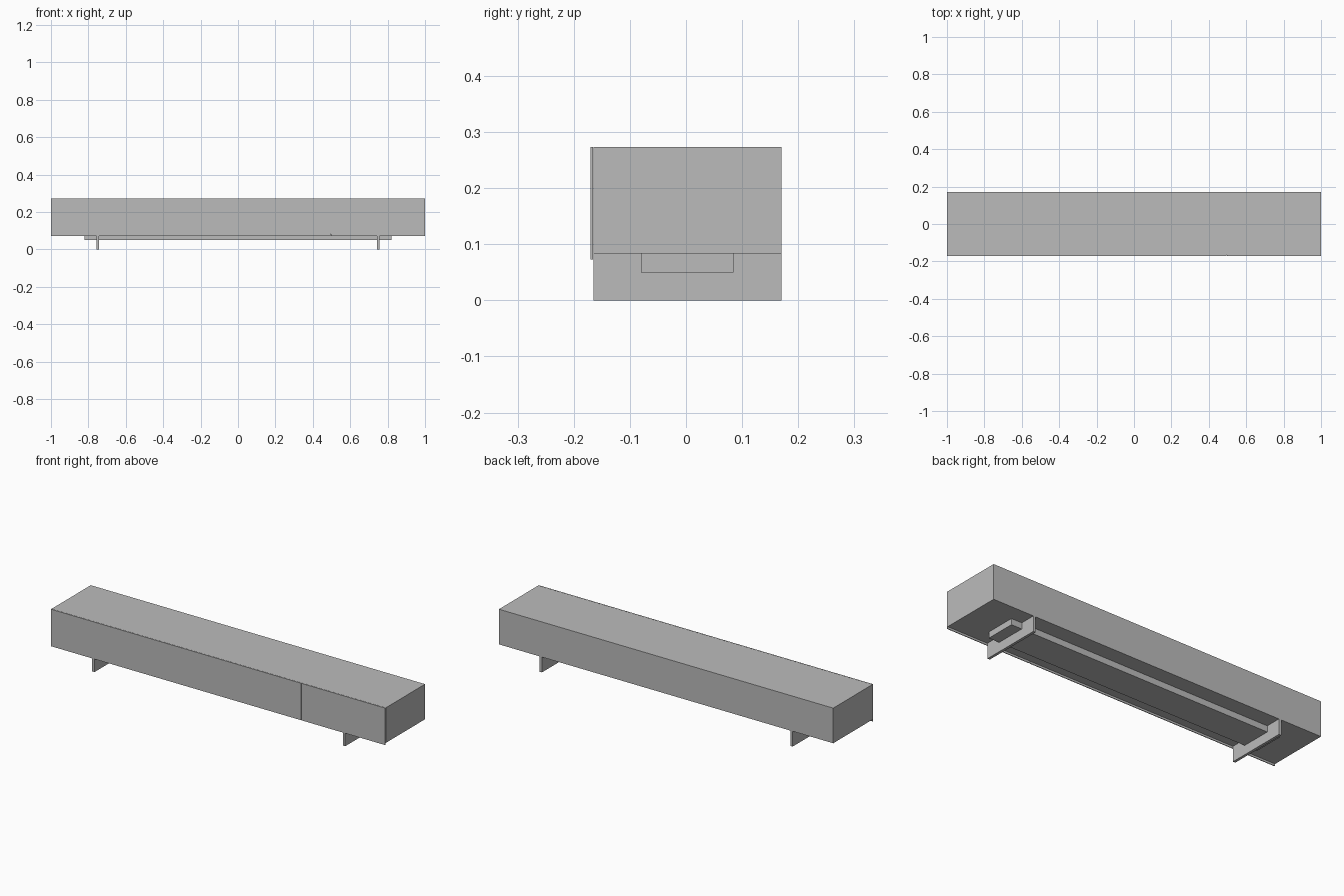
import bpy
import bmesh
from mathutils import Vector

if "Cube" in bpy.data.objects:
    bpy.data.objects.remove(bpy.data.objects["Cube"], do_unlink=True)

# One plain grey for the whole piece
grey = bpy.data.materials.new("plain_grey")
grey.use_nodes = True
colour = (0.5, 0.5, 0.5, 1)
grey.diffuse_color = colour
grey.node_tree.nodes["Principled BSDF"].inputs["Base Color"].default_value = colour


def box(name, low, high):
    """Axis-aligned box between two corners."""
    low, high = Vector(low), Vector(high)
    mesh = bpy.data.meshes.new(name)
    bm = bmesh.new()
    bmesh.ops.create_cube(bm, size=1)
    bmesh.ops.scale(bm, vec=high - low, verts=bm.verts)
    bm.to_mesh(mesh)
    bm.free()
    mesh.materials.append(grey)
    obj = bpy.data.objects.new(name, mesh)
    obj.location = (low + high) / 2
    bpy.context.collection.objects.link(obj)
    return obj


FRONT, BACK = -0.165, 0.17
BOTTOM, TOP = 0.083, 0.273
SEAM, GAP = 0.497, 0.003

# Cabinet body in two sections
box("long_cabinet", (-1, FRONT, BOTTOM), (SEAM, BACK, TOP))
box("short_cabinet", (SEAM, FRONT, BOTTOM), (1, BACK, TOP))

# Front panels overhang the bottom, with a narrow gap between them
box("long_front_panel", (-1, -BACK, 0.073), (SEAM - GAP / 2, FRONT - 0.001, TOP))
box("short_front_panel", (SEAM + GAP / 2, -BACK, 0.073), (1, FRONT - 0.001, TOP))

# Support beam under the body
box("support_beam", (-0.82, -0.08, 0.05), (0.82, 0.085, BOTTOM))

# Plate feet, one near each end
for side, x in (("right", -0.75), ("left", 0.75)):
    box(side + "_foot", (x - 0.007, FRONT, 0), (x + 0.007, BACK, BOTTOM))
